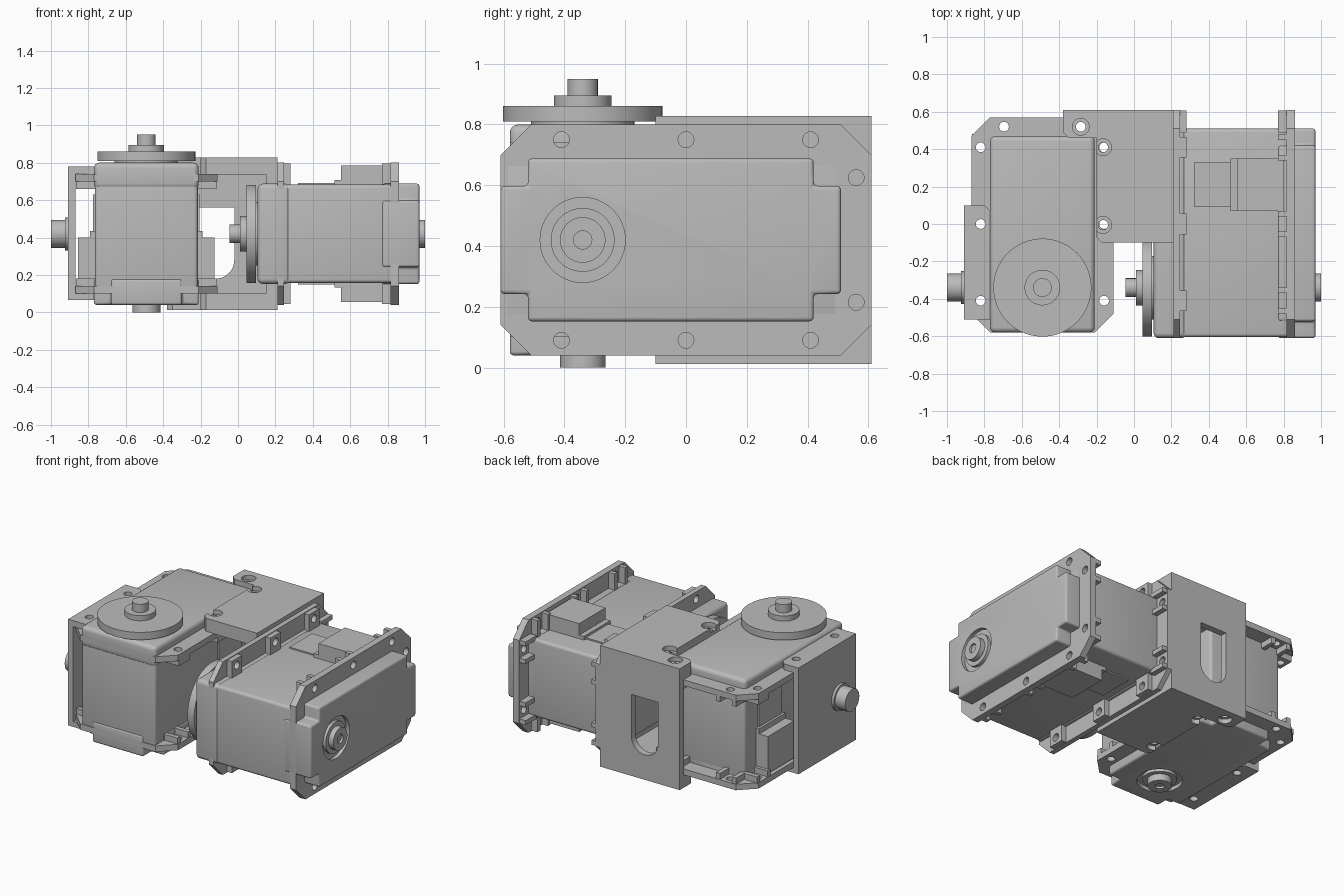
import bpy, bmesh
from math import pi
from mathutils import Matrix, Vector

if "Cube" in bpy.data.objects:
    bpy.data.objects.remove(bpy.data.objects["Cube"])

GREY = bpy.data.materials.new("plain_grey")
GREY.use_nodes = True
GREY.diffuse_color = (0.5, 0.5, 0.5, 1)
GREY.node_tree.nodes["Principled BSDF"].inputs["Base Color"].default_value = (0.5, 0.5, 0.5, 1)


def finish(name, bm, bevel=0):
    bmesh.ops.recalc_face_normals(bm, faces=bm.faces)
    if bevel:
        bmesh.ops.bevel(bm, geom=bm.edges[:], offset=bevel, segments=4,
                        profile=0.5, affect='EDGES', clamp_overlap=True)
    me = bpy.data.meshes.new(name)
    bm.to_mesh(me)
    bm.free()
    me.materials.append(GREY)
    ob = bpy.data.objects.new(name, me)
    bpy.context.collection.objects.link(ob)
    return ob


def prism(name, pts, z0, z1, bevel=0):
    bm = bmesh.new()
    face = bm.faces.new([bm.verts.new((x, y, z0)) for x, y in pts])
    ext = bmesh.ops.extrude_face_region(bm, geom=[face])
    top = [v for v in ext["geom"] if isinstance(v, bmesh.types.BMVert)]
    bmesh.ops.translate(bm, verts=top, vec=(0, 0, z1 - z0))
    return finish(name, bm, bevel)


def box(name, x0, x1, y0, y1, z0, z1, bevel=0):
    return prism(name, [(x0, y0), (x1, y0), (x1, y1), (x0, y1)], z0, z1, bevel)


def cyl(name, c, r, length, axis='Z', n=48, r2=None):
    """Cylinder or cone centred on c along an axis."""
    bm = bmesh.new()
    bmesh.ops.create_cone(bm, cap_ends=True, segments=n, radius1=r,
                          radius2=r if r2 is None else r2, depth=length)
    rot = {'X': Matrix.Rotation(pi / 2, 4, 'Y'), 'Y': Matrix.Rotation(pi / 2, 4, 'X'),
           'Z': Matrix()}[axis]
    bm.transform(Matrix.Translation(Vector(c)) @ rot)
    return finish(name, bm)


def cut(ob, cutters):
    for c in cutters:
        mod = ob.modifiers.new("cut", 'BOOLEAN')
        mod.operation, mod.solver, mod.object = 'DIFFERENCE', 'EXACT', c
    dg = bpy.context.evaluated_depsgraph_get()
    me = bpy.data.meshes.new_from_object(ob.evaluated_get(dg))
    ob.modifiers.clear()
    ob.data = me
    for c in cutters:
        bpy.data.objects.remove(c)
    return ob


def servo(tag, place, hw, y0, y1, yend, base, low, high, top):
    """Servo with its axis along local z; low and high are the flange spans."""
    parts = []
    add = parts.append
    fw, ch, ya = 0.38, 0.10, -0.34
    # main case and horn-side cover
    add(box(tag + "_case", -hw + .005, hw - .005, y0 + .005, y1, low[0], high[1], .02))
    add(box(tag + "_top_cover", -hw, hw, y0, y1, high[0], top, .028))
    # notched base cover with a round recess
    n = 0.09
    half = [(hw - n, y0), (hw - n, y0 + n), (hw, y0 + n),
            (hw, y1 - n), (hw - n, y1 - n), (hw - n, y1)]
    cover = prism(tag + "_base_cover", half + [(-x, y) for x, y in reversed(half)],
                  base, low[1], .014)
    add(cut(cover, [cyl("recess", (0, ya, base), .14, .05)]))
    for label, r, z0, z1 in (("rim", .105, base + .005, base + .04),
                             ("boss", .075, 0, base + .04)):
        add(cut(cyl(tag + "_base_" + label, (0, ya, (z0 + z1) / 2), r, z1 - z0),
                [cyl("bore", (0, ya, z0), .03, .03)]))
    # flanges with screw holes and stiffening
    screws = [(s * .33, y) for s in (-1, 1) for y in (-.41, 0, .41)]
    ends = [(s * .205, yend - .05) for s in (-1, 1)]
    right = [(fw - ch, y0), (fw, y0 + ch), (fw, yend - ch), (fw - ch, yend)]
    outline = right + [(-x, y) for x, y in reversed(right)]
    for label, (a, b) in (("base", low), ("horn", high)):
        mid = (a + b) / 2
        zp = (a, mid) if label == "base" else (mid, b)
        zr = (mid - .002, b) if label == "base" else (a, mid + .002)
        holes = [cyl("hole", (x, y, mid), .026, .3, n=20) for x, y in screws + ends]
        add(cut(prism(tag + "_" + label + "_flange", outline, *zp), holes))
        for x, y in screws:
            x0, x1 = sorted((x / .33 * (hw - .02), x / .33 * (fw - .004)))
            if label == "base":
                for dy in (-.055, .055):
                    add(box(tag + "_base_rib", x0, x1, y + dy - .015, y + dy + .015, *zr))
            else:
                tab = box(tag + "_horn_tab", x0, x1, y - .055, y + .055, *zr)
                add(cut(tab, [cyl("hole", (x, y, mid), .026, .3, n=20)]))
        for x, y in ends:
            for dx in (-.06, .06):
                add(box(tag + "_end_rib", x + dx - .015, x + dx + .015, y1 - .02, yend - .004, *zr))
    # cable connectors on both sides
    for s in (-1, 1):
        def side(name, w, ya_, yb, za, zb):
            xs = sorted((s * (hw - .03), s * w))
            add(box(tag + name, xs[0], xs[1], ya_, yb, za, zb))
        side("_connector", .365, .07, .35, low[1] - .03, low[1] + .22)
        side("_connector_step", hw + .02, .07, .35, low[1], low[1] + .255)
        side("_connector_pad", hw + .004, .09, .33, low[1] + .25, low[1] + .45)
    # horn disc, hub and tip
    for label, r, z0, z1, seg in (("collar", .17, top - .01, top + .02, 64),
                                  ("disc", .262, top + .01, top + .06, 80),
                                  ("hub", .095, top + .055, top + .095, 48),
                                  ("tip", .05, top + .09, top + .15, 24)):
        add(cyl(tag + "_horn_" + label, (0, ya, (z0 + z1) / 2), r, z1 - z0, n=seg))
    for ob in parts:
        ob.data.transform(place)


# upright servo on the right, lying servo on the left
servo("upright_servo", Matrix.Translation((-.49, 0, 0)), .28, -.58, .47, .57,
      .04, (.10, .18), (.66, .74), .80)
servo("lying_servo", Matrix.Translation((1, 0, .42)) @ Matrix.Rotation(-pi / 2, 4, 'Y'),
      .268, -.61, .51, .61, .03, (.14, .23), (.72, .79), .895)

# joining bracket: top and bottom plates, side plate, slotted back plate
plate = [(.21, -.10), (.21, .61), (-.38, .61), (-.38, .49), (-.35, .46),
         (-.20, .46), (-.20, -.07), (-.17, -.10)]
bolts = [(-.285, .52), (-.165, .41), (-.165, -.005)]
for label, z0, z1, outer in (("top", .738, .828, .828), ("bottom", .012, .102, .012)):
    ob = prism("bracket_" + label, plate, z0, z1)
    cutters = []
    for x, y in bolts:
        cutters.append(cyl("bolt_hole", (x, y, .42), .026, 1, n=24))
        cutters.append(cyl("bolt_sink", (x, y, outer), .045, .06, n=32))
    cut(ob, cutters)
box("bracket_side", .15, .212, -.10, .61, .012, .828)
back = box("bracket_back", -.38, .21, .565, .61, .012, .828)
cut(back, [box("slot", -.22, -.02, .5, .7, .28, .56),
           cyl("slot_top", (-.12, .6, .56), .1, .3, 'Y'),
           cyl("slot_bottom", (-.12, .6, .28), .1, .3, 'Y')])

# end plate with round holes, folded tabs and idler shaft
end_plate = box("end_plate", -.908, -.87, -.51, .10, .07, .78)
cut(end_plate, [cyl("hole", (-.89, y, z), .09, .2, 'X')
                for y, z in ((-.2, .62), (-.04, .42), (-.2, .22))])
tab = [(-.908, -.51), (-.77, -.51), (-.77, .07), (-.80, .10), (-.908, .10)]
for z0, z1 in ((.74, .78), (.065, .10)):
    cut(prism("end_plate_tab", tab, z0, z1),
        [cyl("hole", (-.82, y, z0), .026, .2, n=20) for y in (0, -.41)])
cyl("idler_collar", (-.9, -.34, .42), .088, .05, 'X')
cyl("idler_shaft", (-.945, -.34, .42), .075, .11, 'X')

# keep edges sharp, curves smooth
bpy.ops.object.select_all(action='DESELECT')
for ob in bpy.context.scene.objects:
    if ob.type == 'MESH' and ob.data.materials and ob.data.materials[0] == GREY:
        ob.select_set(True)
        bpy.context.view_layer.objects.active = ob
bpy.ops.object.shade_smooth_by_angle(angle=0.6)
